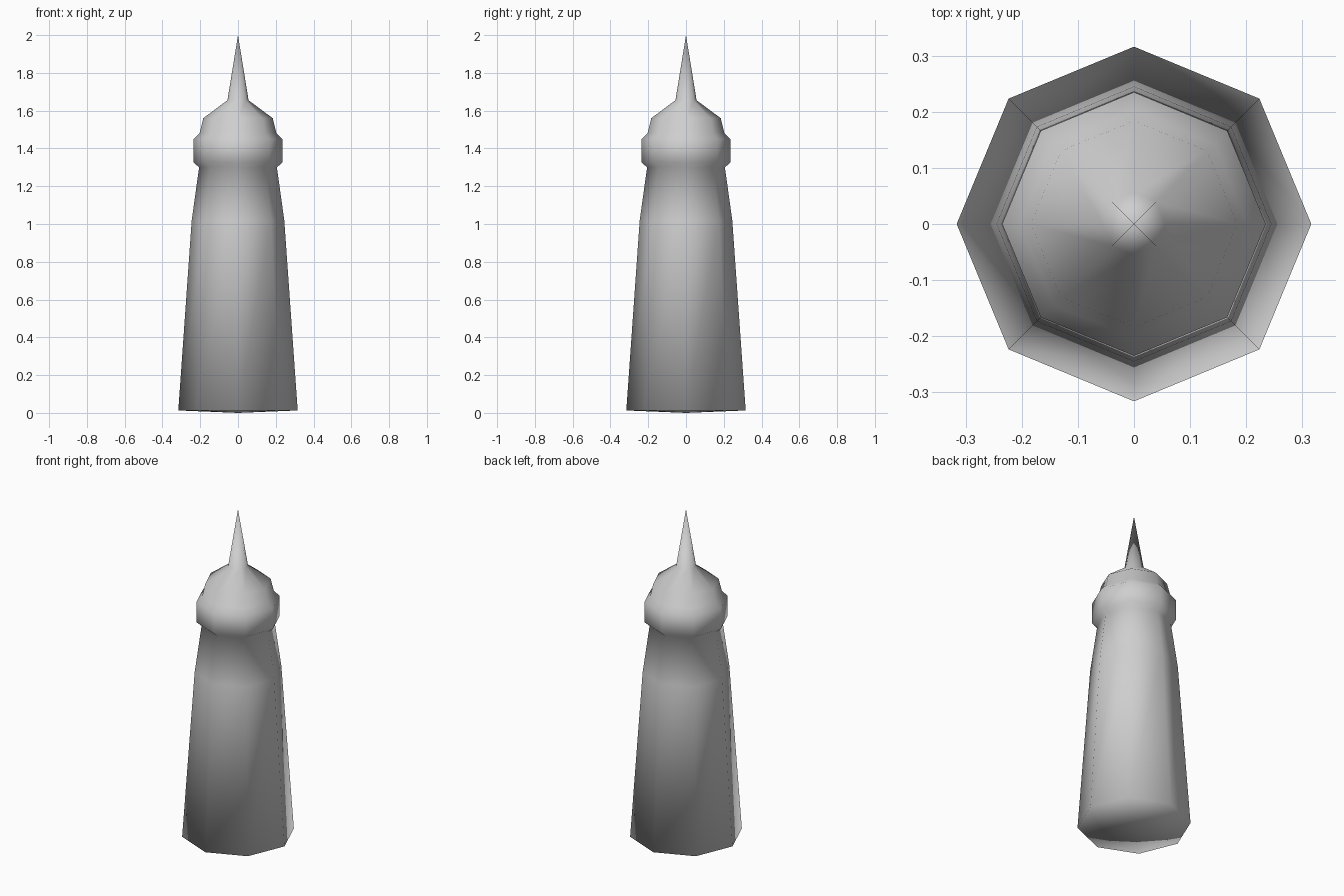
import bpy, bmesh, math

old = bpy.data.objects.get("Cube")
if old:
    bpy.data.objects.remove(old, do_unlink=True)

SIDES = 8

# One plain grey for the whole tower
grey = bpy.data.materials.new("plain grey")
grey.use_nodes = True
colour = (0.62, 0.62, 0.62, 1)
grey.diffuse_color = colour
grey.node_tree.nodes["Principled BSDF"].inputs["Base Color"].default_value = colour


def lathe(name, profile):
    """Turn a (radius, height) profile into an eight-sided solid; radius 0 is a pole."""
    bm = bmesh.new()
    rings = []
    for r, z in profile:
        count = SIDES if r else 1
        rings.append([bm.verts.new((r * math.cos(math.tau * i / SIDES),
                                    r * math.sin(math.tau * i / SIDES), z))
                      for i in range(count)])
    for low, high in zip(rings, rings[1:]):
        for i in range(SIDES):
            j = (i + 1) % SIDES
            if len(low) == 1:
                bm.faces.new((low[0], high[j], high[i]))
            elif len(high) == 1:
                bm.faces.new((low[i], low[j], high[0]))
            else:
                bm.faces.new((low[i], low[j], high[j], high[i]))
    bmesh.ops.recalc_face_normals(bm, faces=bm.faces)
    for face in bm.faces:
        face.smooth = True
    mesh = bpy.data.meshes.new(name)
    bm.to_mesh(mesh)
    bm.free()
    mesh.materials.append(grey)
    obj = bpy.data.objects.new(name, mesh)
    bpy.context.collection.objects.link(obj)
    return obj


# Tapered shaft, collar, domed cap and spire form one continuous smooth surface
lathe("tower", [
    (0, 0), (0.316, 0.013),          # base
    (0.245, 1.02), (0.206, 1.30),    # shaft
    (0.235, 1.325), (0.235, 1.45),   # collar
    (0.203, 1.482),                  # collar top
    (0.184, 1.56), (0.056, 1.655),   # cap
    (0, 2.0),                        # spire tip
])
